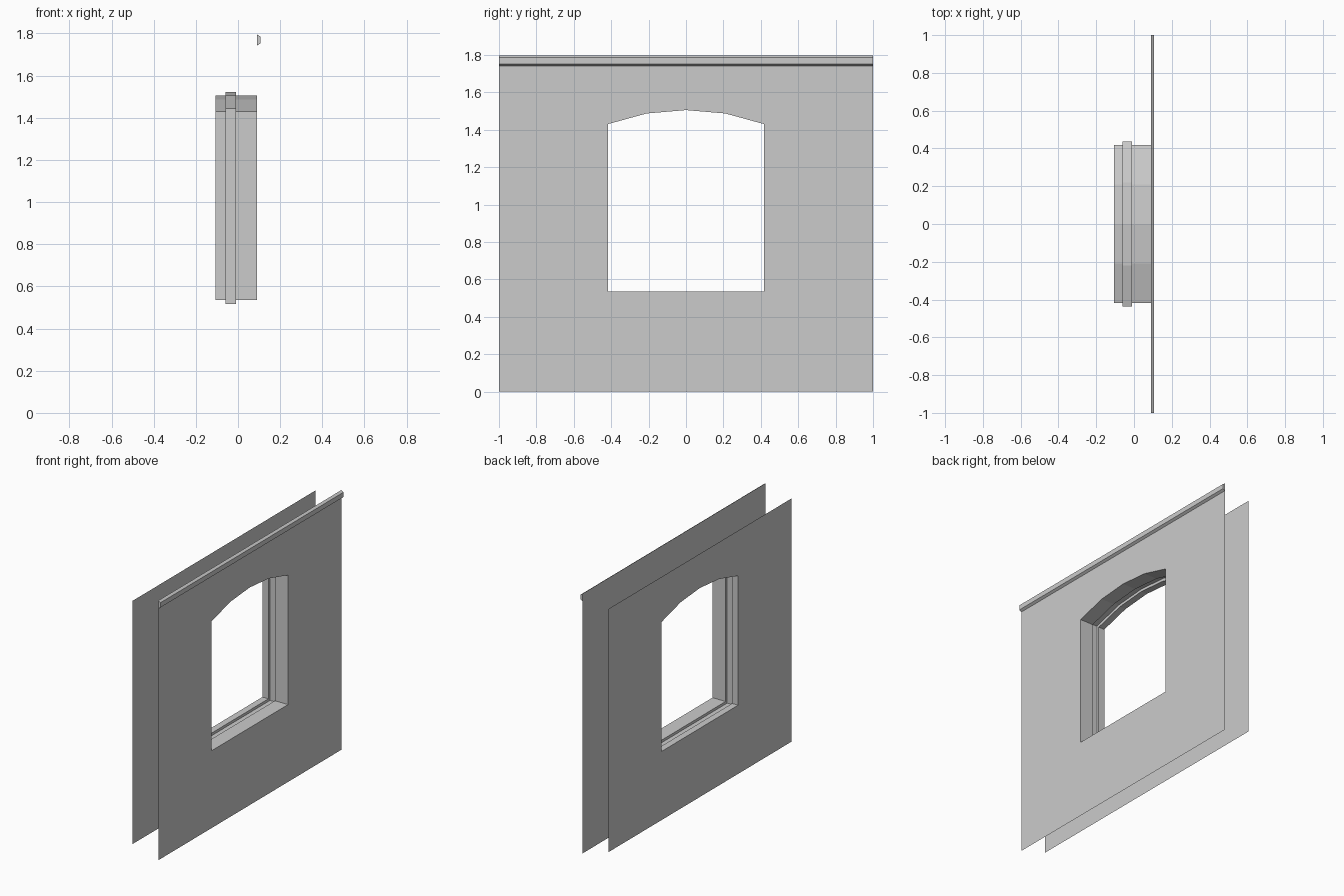
import bpy

if "Cube" in bpy.data.objects:
    bpy.data.objects.remove(bpy.data.objects["Cube"])

FRONT, BACK = 0.09, -0.106


def make(name, verts, faces):
    mesh = bpy.data.meshes.new(name)
    mesh.from_pydata(verts, [], faces)
    mesh.update()
    obj = bpy.data.objects.new(name, mesh)
    bpy.context.collection.objects.link(obj)
    return obj


def opening(o=0.0):
    """Arched outline, right half from bottom centre to crown, grown by o."""
    return [(0, 0.535 - o), (0.418 + o, 0.535 - o), (0.418 + o, 1.43 + o * 0.8),
            (0.21 + o * 0.5, 1.487 + o), (0, 1.505 + o)]


def wall(name, x, z0, z1, facing):
    # Right half around the opening, then its mirror image
    half = [(0, z0), (1, z0), (1, z1), (0, z1)] + opening()[::-1]
    n = len(half)
    verts = [(x, y, z) for y, z in half] + [(x, -y, z) for y, z in half]
    faces = [list(range(n)), list(range(2 * n - 1, n - 1, -1))]
    if facing < 0:
        faces = [f[::-1] for f in faces]
    return make(name, verts, faces)


# Outer and inner wall sheets
wall("front_wall", FRONT, 0.0, 1.742, 1)
wall("back_wall", BACK, 0.06, 1.742, -1)

# Window reveal with a recessed groove for the frame
verts, faces = [], []
g = 0.018
stations = [(FRONT, 0), (-0.01, 0), (-0.01, g), (-0.06, g), (-0.06, 0), (BACK, 0)]
for x, o in stations:
    right = opening(o)
    ring = right + [(-y, z) for y, z in right[-2:0:-1]]
    verts += [(x, y, z) for y, z in ring]
n = len(ring)
for s in range(len(stations) - 1):
    for i in range(n):
        j = (i + 1) % n
        a, b = s * n, (s + 1) * n
        faces.append((a + i, a + j, b + j, b + i))
make("window_reveal", verts, faces)

# Bevelled trim along the top of the front wall
profile = [(FRONT, 1.742), (0.106, 1.752), (0.106, 1.785), (FRONT, 1.796)]
verts = [(x, y, z) for y in (-1, 1) for x, z in profile]
faces = [(0, 1, 2, 3), (7, 6, 5, 4)]
faces += [(i, i + 4, (i + 1) % 4 + 4, (i + 1) % 4) for i in range(4)]
make("top_trim", verts, faces)
